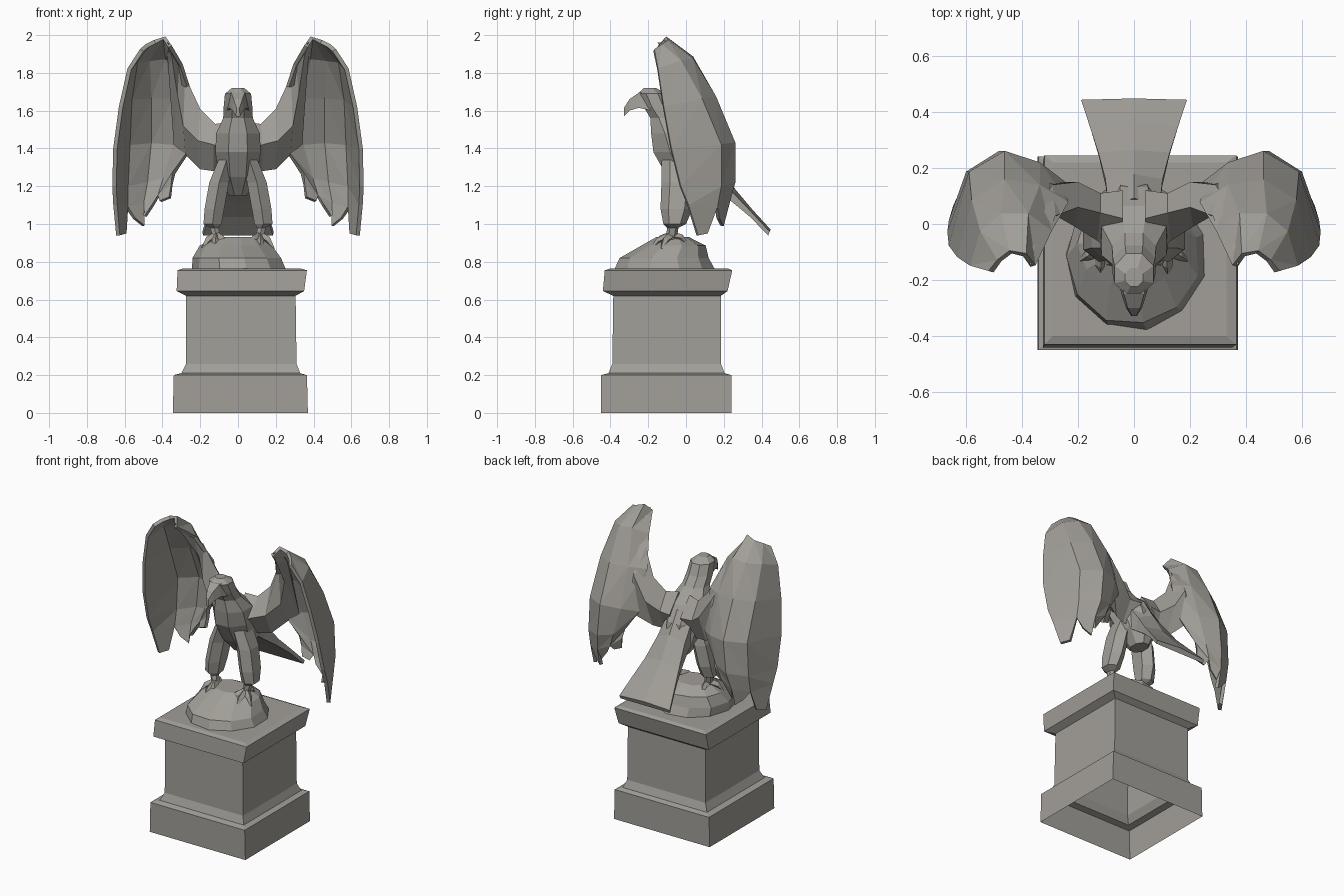
import bpy, bmesh, math, random
from mathutils import Vector

random.seed(4)
stone = bpy.data.materials.new("weathered_grey_stone")
stone.diffuse_color = (0.36, 0.345, 0.315, 1)


def finish(name, bm):
    bmesh.ops.recalc_face_normals(bm, faces=bm.faces)
    me = bpy.data.meshes.new(name)
    bm.to_mesh(me)
    bm.free()
    me.materials.append(stone)
    ob = bpy.data.objects.new(name, me)
    bpy.context.collection.objects.link(ob)
    return ob


def loft(name, rings, cap_start=True, cap_end=True, side=1):
    """Skin a list of equal-length closed rings; side=-1 mirrors in x."""
    bm = bmesh.new()
    vs = [[bm.verts.new((p[0] * side, p[1], p[2])) for p in r] for r in rings]
    n = len(rings[0])
    for a, b in zip(vs, vs[1:]):
        for i in range(n):
            j = (i + 1) % n
            bm.faces.new((a[i], a[j], b[j], b[i]))
    if cap_start:
        bm.faces.new(vs[0])
    if cap_end:
        bm.faces.new(vs[-1])
    return finish(name, bm)


def oval(cx, cy, z, rx, ry, n=8, jitter=0.0):
    pts = []
    for i in range(n):
        a = 2 * math.pi * (i + 0.5) / n
        k = 1 + random.uniform(-jitter, jitter)
        pts.append((cx + rx * k * math.cos(a), cy + ry * k * math.sin(a), z))
    return pts


def rect(x0, x1, y0, y1, z):
    return [(x0, y0, z), (x1, y0, z), (x1, y1, z), (x0, y1, z)]


# Pedestal: one moulded shell, open underneath
loft("pedestal", [
    rect(-0.345, 0.37, -0.45, 0.24, 0.0),
    rect(-0.34, 0.365, -0.45, 0.24, 0.20),
    rect(-0.30, 0.33, -0.41, 0.205, 0.21),
    rect(-0.275, 0.31, -0.39, 0.185, 0.26),
    rect(-0.275, 0.305, -0.385, 0.185, 0.62),
    rect(-0.325, 0.35, -0.44, 0.22, 0.645),
    rect(-0.32, 0.365, -0.43, 0.245, 0.755),
    rect(-0.29, 0.33, -0.40, 0.22, 0.765)], cap_start=False)

# Rocky mound
loft("rock_mound", [
    oval(0.01, -0.11, 0.755, 0.255, 0.27, 11, 0.03),
    oval(0.0, -0.115, 0.82, 0.235, 0.245, 11, 0.04),
    oval(-0.01, -0.07, 0.885, 0.19, 0.17, 11, 0.05),
    oval(0.0, -0.07, 0.93, 0.12, 0.09, 11, 0.05)])

# Body, neck and head
loft("body_and_head", [oval(0, cy, z, rx, ry) for z, cy, rx, ry in (
    (1.15, 0.05, 0.05, 0.07), (1.25, 0.03, 0.11, 0.14), (1.38, -0.02, 0.13, 0.165),
    (1.48, -0.06, 0.125, 0.135), (1.56, -0.11, 0.085, 0.085), (1.62, -0.15, 0.082, 0.08),
    (1.69, -0.18, 0.075, 0.08), (1.72, -0.19, 0.035, 0.035))])

# Hooked beak
loft("beak", [[(-w, y, b), (w, y, b), (w * 0.8, y, t), (-w * 0.8, y, t)]
              for y, b, t, w in ((-0.18, 1.60, 1.70, 0.06), (-0.25, 1.615, 1.695, 0.045),
                                 (-0.30, 1.60, 1.66, 0.028), (-0.328, 1.57, 1.615, 0.01))])

# Fanned tail sloping down behind
loft("tail", [[(-w, y, z - t), (w, y, z - t), (w * 1.02, y + t * 0.5, z + t * 0.3),
               (0, y + t * 0.8, z + t), (-w * 1.02, y + t * 0.5, z + t * 0.3)]
              for y, z, w, t in ((0.02, 1.37, 0.09, 0.09), (0.13, 1.26, 0.10, 0.06),
                                 (0.24, 1.15, 0.125, 0.03), (0.34, 1.055, 0.155, 0.018),
                                 (0.435, 0.955, 0.185, 0.016))])

# Wing grid: rows run from the top to the feathers, columns from inner to outer edge
WING = [
    [(0.36, -0.15, 1.94), (0.39, -0.11, 1.985), (0.44, -0.10, 1.965), (0.48, -0.13, 1.945), (0.51, -0.17, 1.92)],
    [(0.30, -0.03, 1.84), (0.38, 0.03, 1.88), (0.47, 0.03, 1.87), (0.54, -0.03, 1.86), (0.575, -0.15, 1.82)],
    [(0.24, 0.07, 1.66), (0.34, 0.13, 1.67), (0.46, 0.15, 1.67), (0.57, 0.08, 1.66), (0.62, -0.12, 1.62)],
    [(0.25, 0.14, 1.40), (0.34, 0.21, 1.42), (0.46, 0.25, 1.43), (0.58, 0.18, 1.42), (0.65, -0.08, 1.40)],
    [(0.34, 0.17, 1.27), (0.39, 0.22, 1.24), (0.48, 0.25, 1.22), (0.59, 0.18, 1.20), (0.655, -0.03, 1.20)],
    [(0.35, 0.18, 1.21), (0.42, 0.21, 1.15), (0.50, 0.22, 1.11), (0.59, 0.16, 1.09), (0.65, 0.01, 1.10)]]
# Feather tip pairs, one for each gap between columns
TIPS = [[(0.36, 0.17, 1.14), (0.41, 0.18, 1.12)], [(0.45, 0.19, 1.10), (0.49, 0.20, 1.04)],
        [(0.50, 0.19, 0.99), (0.55, 0.17, 1.03)], [(0.60, 0.11, 0.95), (0.635, 0.06, 0.94)]]
# Arm sections: leading edge, back, bottom, front
ARM = [[(0.04, 0.02, 1.54), (0.04, 0.12, 1.42), (0.05, 0.05, 1.27), (0.06, -0.12, 1.38)],
       [(0.12, 0.04, 1.53), (0.12, 0.11, 1.42), (0.13, 0.05, 1.28), (0.13, -0.06, 1.42)],
       [(0.20, 0.06, 1.61), (0.20, 0.15, 1.48), (0.20, 0.07, 1.29), (0.21, -0.01, 1.44)],
       [(0.28, 0.03, 1.78), (0.29, 0.14, 1.62), (0.28, 0.15, 1.37), (0.29, 0.04, 1.52)],
       [(0.31, -0.04, 1.86), (0.35, 0.05, 1.80), (0.34, 0.17, 1.42), (0.32, 0.04, 1.68)],
       [(0.37, -0.15, 1.96), (0.385, -0.10, 1.96), (0.37, 0.0, 1.84), (0.35, -0.10, 1.88)]]


def wing(name, side):
    bm = bmesh.new()
    new = lambda p: bm.verts.new((p[0] * side, p[1], p[2]))
    g = [[new(p) for p in row] for row in WING]
    for a, b in zip(g, g[1:]):
        for i in range(4):
            # split into alternating triangles for a carved, faceted look
            bm.faces.new((a[i], a[i + 1], b[i + 1]))
            bm.faces.new((a[i], b[i + 1], b[i]))
    for i, (p, q) in enumerate(TIPS):
        bm.faces.new((g[-1][i], g[-1][i + 1], new(q), new(p)))
    ob = finish(name, bm)
    mod = ob.modifiers.new("thickness", "SOLIDIFY")
    mod.thickness = 0.022
    mod.offset = 0


for side, label in ((1, "right"), (-1, "left")):
    wing(label + "_wing", side)
    loft(label + "_wing_arm", ARM, side=side)
    # Feathered thigh tapering to the ankle
    loft(label + "_leg", [oval(x, y, z, rx, ry, 6) for z, x, y, rx, ry in (
        (1.34, 0.06, -0.04, 0.05, 0.09), (1.22, 0.10, -0.04, 0.06, 0.09),
        (1.08, 0.125, -0.05, 0.06, 0.085), (1.0, 0.135, -0.06, 0.055, 0.06),
        (0.98, 0.125, -0.07, 0.025, 0.03), (0.91, 0.11, -0.08, 0.025, 0.03))], side=side)
    # Toes gripping the rock
    for k, (tx, ty, tz) in enumerate(((0.06, -0.17, 0.89), (0.12, -0.19, 0.87),
                                      (0.19, -0.13, 0.88), (0.12, 0.01, 0.90))):
        base = Vector((0.115, -0.08, 0.935))
        tip = Vector((tx, ty, tz))
        d = (tip - base).normalized()
        s = d.cross(Vector((0, 0, 1))).normalized()
        u = s.cross(d)
        rings = []
        for t, r, lift in ((0, 0.025, 0), (0.6, 0.02, 0.012), (1, 0.006, -0.01)):
            c = base.lerp(tip, t) + Vector((0, 0, lift))
            rings.append([c + s * r, c + u * r, c - s * r, c - u * r])
        loft(f"{label}_toe_{k + 1}", rings, side=side)
